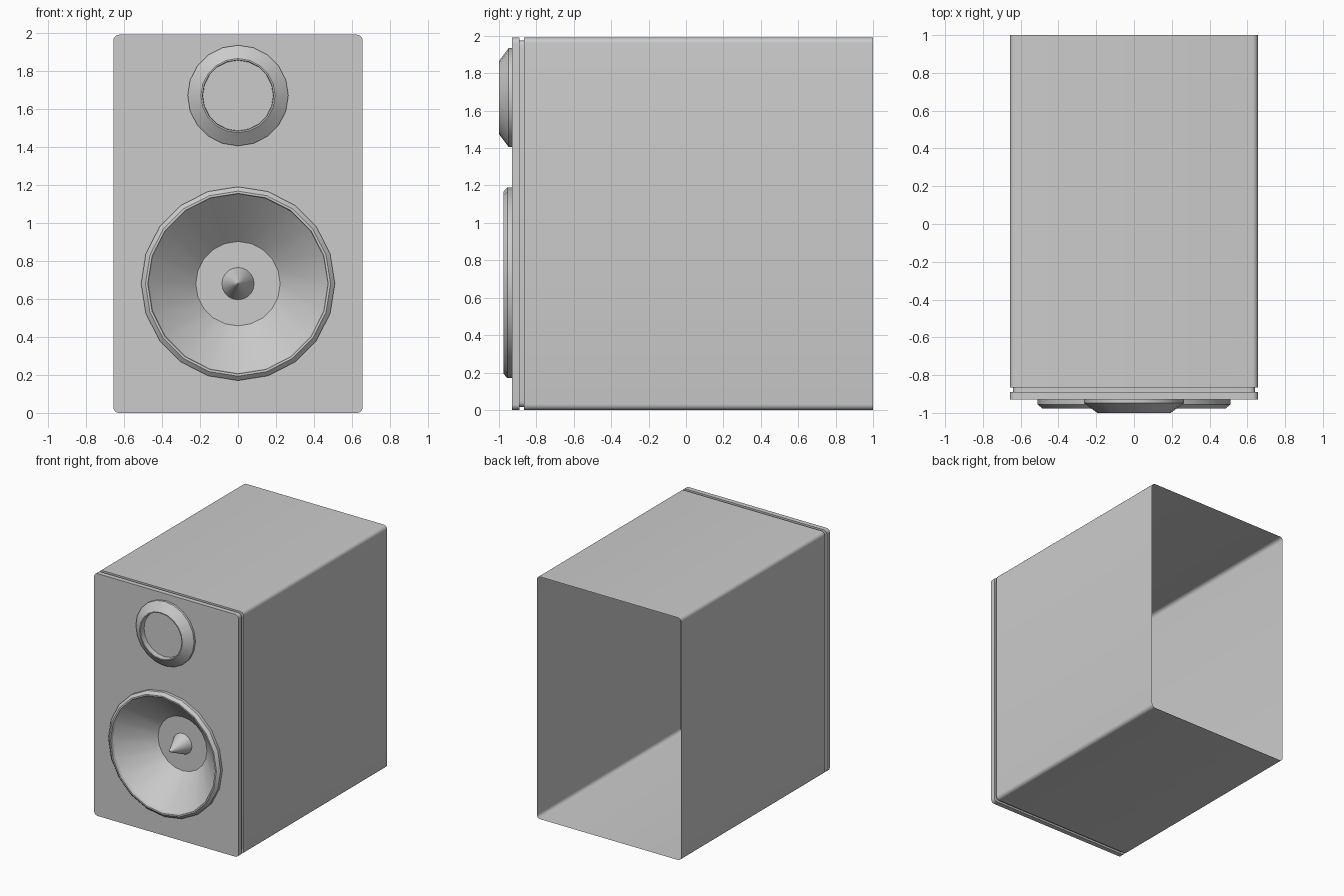
import bpy, bmesh, math

if "Cube" in bpy.data.objects:
    bpy.data.objects.remove(bpy.data.objects["Cube"])

W, H, R = 0.656, 1.99, 0.03      # half width, height, corner radius
SIDES = 20


def circle(r, y, z):
    return [(r * math.cos(a), y, z + r * math.sin(a))
            for a in (2 * math.pi * i / SIDES for i in range(SIDES))]


def rounded_rect(inset, y, steps=5):
    pts = []
    w, h = W - inset - R, H / 2 - inset - R
    for k, (sx, sz) in enumerate([(1, 1), (-1, 1), (-1, -1), (1, -1)]):
        for i in range(steps + 1):
            a = math.pi / 2 * (k + i / steps)
            pts.append((sx * w + R * math.cos(a), y,
                        H / 2 + sz * h + R * math.sin(a)))
    return pts


def loft(bm, rings):
    loops = [[bm.verts.new(p) for p in ring] for ring in rings]
    for a, b in zip(loops, loops[1:]):
        for i in range(len(a)):
            j = (i + 1) % len(a)
            bm.faces.new((a[i], a[j], b[j], b[i]))
    return loops


def finish(bm, name):
    mesh = bpy.data.meshes.new(name)
    bm.to_mesh(mesh)
    bm.free()
    obj = bpy.data.objects.new(name, mesh)
    bpy.context.collection.objects.link(obj)
    bpy.ops.object.select_all(action='DESELECT')
    obj.select_set(True)
    bpy.context.view_layer.objects.active = obj
    bpy.ops.object.shade_smooth_by_angle(angle=math.radians(30))


def lathe(name, z, profile):
    # Round part facing -y, from outer edge inwards; last ring is capped
    bm = bmesh.new()
    loops = loft(bm, [circle(r, y, z) for r, y in profile])
    bm.faces.new(loops[-1])
    finish(bm, name)


# Open-backed cabinet shell with shadow groove and front baffle
bm = bmesh.new()
levels = [(0, 1), (0, -0.865), (0.015, -0.865), (0.015, -0.89), (0, -0.89), (0, -0.93)]
front = loft(bm, [rounded_rect(i, y) for i, y in levels])[-1]

# Baffle face with the woofer opening cut out
hole = [bm.verts.new(p) for p in circle(0.5, -0.93, 0.68)]
edges = []
for loop in (front, hole):
    for a, b in zip(loop, loop[1:] + loop[:1]):
        edges.append(bm.edges.get((a, b)) or bm.edges.new((a, b)))
fill = bmesh.ops.triangle_fill(bm, edges=edges, use_beauty=True, normal=(0, -1, 0))
for f in fill["geom"]:
    if isinstance(f, bmesh.types.BMFace):
        f.normal_update()
        if f.normal.y > 0:
            f.normal_flip()
finish(bm, "cabinet")

# Woofer rim and recessed cone
lathe("woofer", 0.68, [(0.51, -0.93), (0.51, -0.955), (0.487, -0.976),
                       (0.475, -0.976), (0.47, -0.955), (0.222, -0.72)])

# Pointed plug in the middle of the woofer
lathe("woofer_plug", 0.68, [(0.085, -0.72), (0.004, -0.89)])

# Tweeter ring with recessed flat dome
lathe("tweeter", 1.67, [(0.265, -0.93), (0.265, -0.948), (0.195, -1.0),
                        (0.187, -1.0), (0.185, -0.955)])
